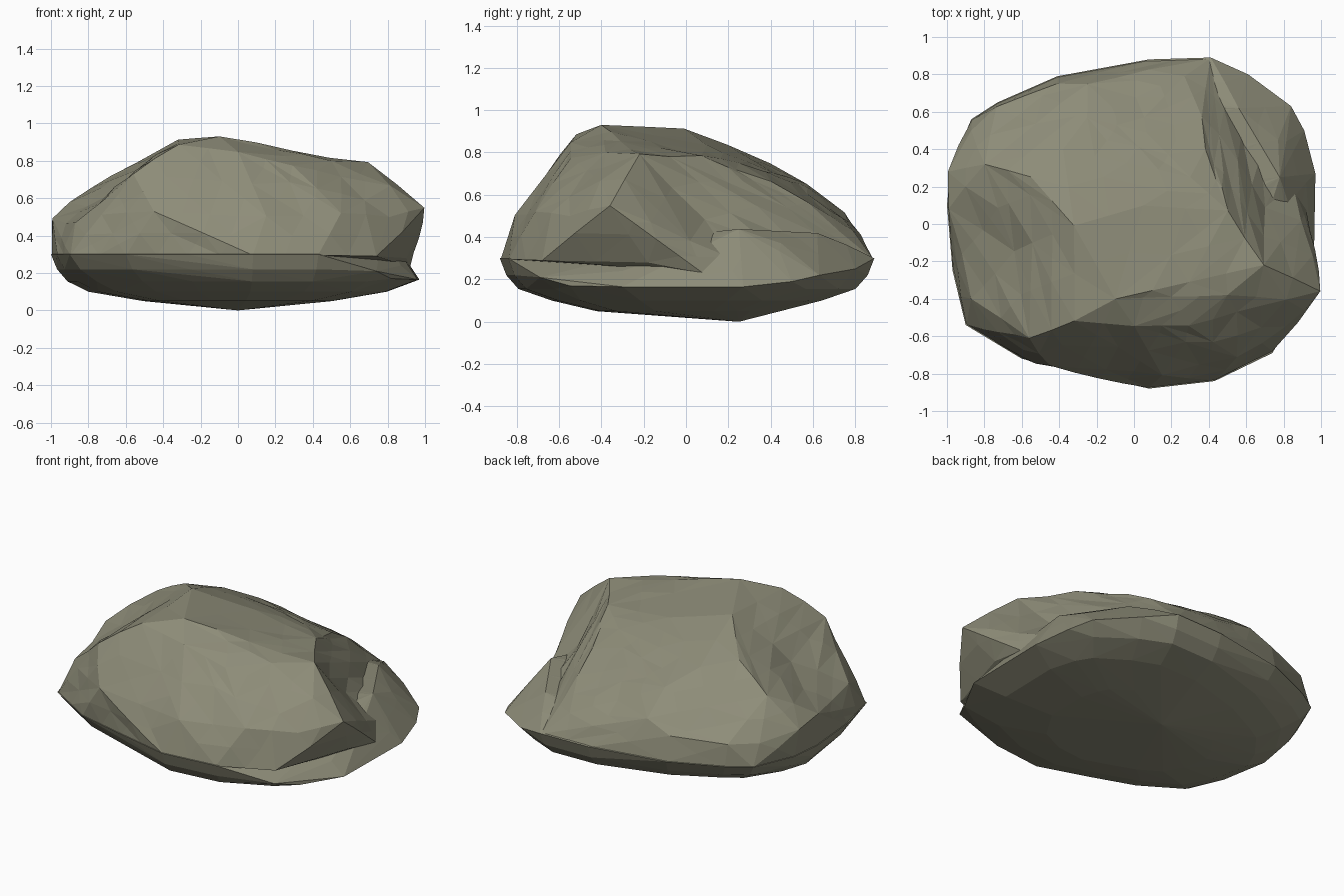
import bpy, bmesh, math, random
from mathutils import Vector

if "Cube" in bpy.data.objects:
    bpy.data.objects.remove(bpy.data.objects["Cube"])

random.seed(4)

stone = bpy.data.materials.new("olive grey stone")
stone.diffuse_color = (0.27, 0.265, 0.19, 1)
stone.use_nodes = True
stone.node_tree.nodes["Principled BSDF"].inputs["Base Color"].default_value = stone.diffuse_color

# Widest outline of the boulder (x, y, z), anticlockwise from the back
rim = [(0.41, 0.89, .30), (0.61, 0.80, .25), (0.84, 0.63, .22), (0.91, 0.50, .19),
       (0.97, 0.27, .165), (0.95, 0.0, .165), (0.96, -0.3, .165), (0.82, -0.55, .17),
       (0.74, -0.69, .21), (0.43, -0.84, .30), (0.08, -0.88, .30), (-0.27, -0.80, .30),
       (-0.60, -0.72, .30), (-0.90, -0.54, .30), (-0.97, -0.25, .30), (-1.0, 0.1, .30),
       (-0.98, 0.3, .30), (-0.87, 0.56, .30), (-0.73, 0.65, .30), (-0.41, 0.79, .30),
       (0.08, 0.88, .30)]

# Upper mass: crown, brow above the front, overhanging right tip, sloping back
crown = [(-0.32, -0.52, .89), (-0.10, -0.40, .925), (-0.32, -0.01, .905), (0.0, -0.54, .84),
         (0.29, -0.54, .77), (0.20, -0.30, .845), (0.05, 0.10, .84), (0.50, -0.38, .80),
         (0.69, -0.22, .785), (0.50, 0.07, .78), (0.30, 0.25, .75), (0.81, -0.40, .66)]
flanks = [(0.38, 0.40, .66), (0.36, 0.57, .56), (0.27, 0.79, .43), (-0.38, 0.40, .75),
          (-0.25, 0.57, .65), (-0.25, 0.75, .52), (-0.41, 0.75, .45), (-0.73, 0.62, .43),
          (-0.87, 0.50, .43), (-1.0, 0.28, .47), (-1.0, 0.08, .50), (-0.80, 0.32, .65),
          (-0.55, 0.25, .78), (-0.56, -0.61, .73), (-0.88, -0.40, .48), (-0.45, -0.76, .53),
          (0.15, -0.80, .50), (0.55, -0.71, .52), (0.81, -0.55, .50), (1.0, -0.36, .55)]
undercut = [(0.74, -0.68, .29), (0.80, -0.45, .28), (0.90, -0.18, .28), (0.92, 0.08, .23),
            (0.80, 0.40, .22)]

# Low shelf on the right and back right corner
shelf = [(0.56, 0.62, .42), (0.78, 0.25, .44), (0.77, 0.45, .37), (0.92, 0.22, .24),
         (0.90, 0.0, .24), (0.87, -0.3, .24)]

# Shallow hollows worn into the upper mass: centre, radius, push
hollows = [((-0.76, -0.16, .65), 0.24, (.05, 0, -.06)),
           ((0.72, 0.05, .55), 0.16, (-.05, 0, -.02))]


def chipped_hull(name, points, chip, dents=()):
    """Convex hull cut into smaller, slightly uneven flat facets."""
    bm = bmesh.new()
    for p in points:
        bm.verts.new(p)
    bmesh.ops.convex_hull(bm, input=bm.verts)
    bmesh.ops.delete(bm, geom=[v for v in bm.verts if not v.link_faces], context='VERTS')
    corners = set(bm.verts)
    for _ in range(2):
        long_edges = [e for e in bm.edges if e.calc_length() > 0.27]
        bmesh.ops.subdivide_edges(bm, edges=long_edges, cuts=1, use_grid_fill=True)
        bmesh.ops.triangulate(bm, faces=bm.faces)
    bm.normal_update()
    for v in bm.verts:
        if v not in corners and v.co.z > 0.32:
            v.co += v.normal * random.uniform(-0.5 * chip, chip)
            for centre, radius, push in dents:
                fall = math.exp(-((v.co - Vector(centre)).length / radius) ** 2)
                v.co += Vector(push) * fall
    bmesh.ops.recalc_face_normals(bm, faces=bm.faces)
    mesh = bpy.data.meshes.new(name)
    bm.to_mesh(mesh)
    bm.free()
    mesh.materials.append(stone)
    obj = bpy.data.objects.new(name, mesh)
    bpy.context.collection.objects.link(obj)
    return obj


# Bowl shaped underside from shrinking copies of the outline, rounder on the left
under = [(0.0, 0.25, 0.0)]
for sx, sy, z, rnd in ((0.975, .965, .22, .08), (0.93, .90, .155, .2),
                       (0.82, .72, .10, .25), (0.52, .48, .05, .25)):
    for x, y, top in rim:
        if top > z:
            k = 1 - rnd * abs(x * y) * (x < 0)
            under.append((x * sx * k, y * sy * k, z))

# Foot of the upper mass, flush with the outline on the left, front and back
foot = [(x * .995, y * .995, .295) for x, y, z in rim if z > .28]

base = chipped_hull("boulder_base", rim + shelf + under, 0.006)
upper = chipped_hull("boulder_top", crown + flanks + undercut + foot, 0.010, hollows)

# Fuse both masses into one boulder
fuse = base.modifiers.new("fuse", 'BOOLEAN')
fuse.operation = 'UNION'
fuse.solver = 'EXACT'
fuse.object = upper
bpy.context.view_layer.objects.active = base
base.select_set(True)
bpy.ops.object.modifier_apply(modifier="fuse")
bpy.data.objects.remove(upper)
base.name = "boulder"
for poly in base.data.polygons:
    poly.use_smooth = False
    poly.material_index = 0
